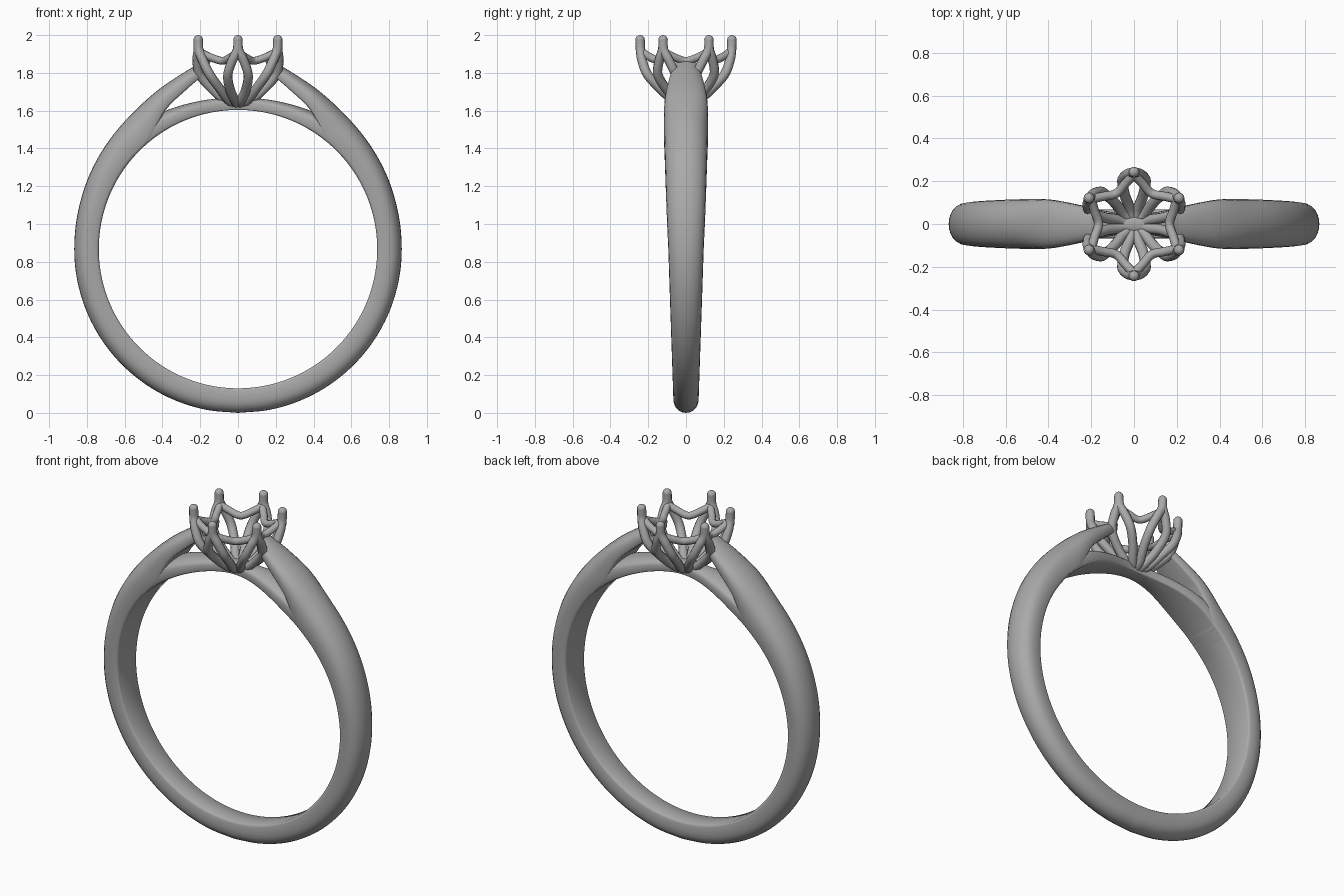
import bpy, bmesh, math
from mathutils import Vector

if "Cube" in bpy.data.objects:
    bpy.data.objects.remove(bpy.data.objects["Cube"], do_unlink=True)

metal = bpy.data.materials.new("grey metal")
metal.use_nodes = True
metal.diffuse_color = (0.4, 0.4, 0.4, 1)
metal.node_tree.nodes["Principled BSDF"].inputs["Base Color"].default_value = (0.4, 0.4, 0.4, 1)

CENTRE = 0.867      # height of the finger hole centre
HOLE = 0.737        # radius of the finger hole
OUTER = 0.867       # radius of the lower band


def finish(obj, angle=40):
    """Shade a mesh object smooth, keeping its creases."""
    bpy.ops.object.select_all(action='DESELECT')
    obj.select_set(True)
    bpy.context.view_layer.objects.active = obj
    bpy.ops.object.shade_smooth_by_angle(angle=math.radians(angle))


def add_mesh(name, bm):
    bmesh.ops.recalc_face_normals(bm, faces=bm.faces)
    mesh = bpy.data.meshes.new(name)
    bm.to_mesh(mesh)
    bm.free()
    mesh.materials.append(metal)
    obj = bpy.data.objects.new(name, mesh)
    bpy.context.collection.objects.link(obj)
    finish(obj)
    return obj


def smooth_path(points, steps):
    """Catmull-Rom samples through tuples of any length."""
    pts = [Vector(p) for p in points]
    pts = [2 * pts[0] - pts[1]] + pts + [2 * pts[-1] - pts[-2]]
    out = []
    for a, b, c, d in zip(pts, pts[1:], pts[2:], pts[3:]):
        for i in range(steps):
            t = i / steps
            out.append(0.5 * (2 * b + (c - a) * t + (2 * a - 5 * b + 4 * c - d) * t * t
                              + (3 * b - a - 3 * c + d) * t ** 3))
    return out + [pts[-2]]


def section(wall, dome_steps=12):
    """Flat inside, softened rim, straight sides and a domed outside: (depth, width)."""
    half = [(0, 0.88), (0.03, 0.95), (0.1, 1.0)]
    dome = []
    for i in range(dome_steps + 1):
        a = math.pi * i / dome_steps
        dome.append((wall + (1 - wall) * math.sin(a) ** 0.9, math.cos(a)))
    return half + dome + [(d, -w) for d, w in reversed(half)]


def loft(name, stations, wall):
    """Skin stations of (inner x, inner z, outer x, outer z, half width)."""
    bm = bmesh.new()
    rings = []
    for ix, iz, ox, oz, width in stations:
        rings.append([bm.verts.new((ix + (ox - ix) * d, width * w, iz + (oz - iz) * d))
                      for d, w in section(wall)])
    n = len(rings[0])
    for r, s in zip(rings, rings[1:]):
        for i in range(n):
            j = (i + 1) % n
            bm.faces.new((r[i], r[j], s[j], s[i]))
    bm.faces.new(rings[0])
    bm.faces.new(rings[-1])
    return add_mesh(name, bm)


# Band with rising shoulders: lower arc, then shoulder stations up to the tip
half = []
for k in range(9):
    a = math.pi / 2 * k / 8
    s, c = math.sin(a), math.cos(a)
    z = CENTRE - OUTER * c
    half.append((HOLE * s, CENTRE - HOLE * c, OUTER * s, z, 0.067 + 0.031 * z))
for x, z, w in [(0.85, 1.05, 0.101), (0.795, 1.24, 0.107), (0.705, 1.41, 0.112), (0.585, 1.56, 0.116)]:
    ray = Vector((x, z - CENTRE)).normalized() * HOLE
    half.append((ray.x, CENTRE + ray.y, x, z, w))
half += [(0.385, 1.60, 0.435, 1.70, 0.114),
         (0.28, 1.705, 0.29, 1.80, 0.094),
         (0.175, 1.795, 0.165, 1.872, 0.066)]
right = []
for ix, iz, ox, oz, w in smooth_path(half, 6):
    inner = Vector((ix, iz - CENTRE))
    if inner.length < HOLE:
        inner = inner.normalized() * HOLE
    right.append((inner.x, inner.y + CENTRE, ox, oz, w))
left = [(-s[0], s[1], -s[2], s[3], s[4]) for s in reversed(right[1:])]
loft("band_and_shoulders", left + right, 0.42)

# Bridge under the head, narrowing to the middle
bridge = []
for i in range(41):
    a = math.radians(-48 + 96 * i / 40)
    s, c = math.sin(a), math.cos(a)
    t = min(1, abs(HOLE * s) / 0.42)
    r = 0.803 + 0.036 * t * t
    w = 0.045 + 0.068 * t * t * (3 - 2 * t)
    bridge.append((HOLE * s, CENTRE + HOLE * c, r * s, CENTRE + r * c, w))
loft("bridge", bridge, 0.55)


def tube(name, paths, radius):
    """Round wires along smooth paths, as one mesh."""
    curve = bpy.data.curves.new(name, 'CURVE')
    curve.dimensions = '3D'
    curve.bevel_depth = radius
    curve.bevel_resolution = 3
    curve.use_fill_caps = True
    for path in paths:
        pts = smooth_path(path, 6)
        spline = curve.splines.new('POLY')
        spline.points.add(len(pts) - 1)
        for p, co in zip(spline.points, pts):
            p.co = (*co, 1)
    curve.materials.append(metal)
    obj = bpy.data.objects.new(name, curve)
    bpy.context.collection.objects.link(obj)
    bpy.ops.object.select_all(action='DESELECT')
    obj.select_set(True)
    bpy.context.view_layer.objects.active = obj
    bpy.ops.object.convert(target='MESH')
    finish(bpy.context.object, 60)


def polar(angle, r, side, z):
    """Point at radius r along an angle, shifted sideways."""
    c, s = math.cos(angle), math.sin(angle)
    return (r * c - side * s, r * s + side * c, z)


# Head: six split prongs with rounded tips, joined by sagging rails
WIRE = 0.025
strand = [(0.243, 0, 1.975), (0.241, 0.004, 1.92), (0.232, 0.03, 1.865), (0.203, 0.054, 1.79),
          (0.135, 0.043, 1.715), (0.075, 0.02, 1.66), (0.03, 0.01, 1.637)]
strands, rails = [], []
tips = bmesh.new()
for k in range(6):
    a = math.radians(30 + 60 * k)
    for side in (1, -1):
        strands.append([polar(a, r, side * t, z) for r, t, z in strand])
    ball = bmesh.ops.create_uvsphere(tips, u_segments=16, v_segments=10, radius=WIRE)
    bmesh.ops.translate(tips, verts=ball["verts"], vec=polar(a, 0.243, 0, 1.975))
    step = math.radians(60)
    rails.append([polar(a + step * f, r, 0, z) for f, r, z in
                  [(0, 0.232, 1.91), (0.2, 0.193, 1.882), (0.5, 0.165, 1.864),
                   (0.8, 0.193, 1.882), (1, 0.232, 1.91)]])
tube("prongs", strands, WIRE)
tube("gallery_rail", rails, 0.021)
add_mesh("prong_tips", tips)

# Small hub where the prongs meet
hub = bmesh.new()
ret = bmesh.ops.create_cone(hub, cap_ends=True, segments=24, radius1=0.042, radius2=0.05, depth=0.05)
bmesh.ops.translate(hub, verts=ret["verts"], vec=(0, 0, 1.637))
add_mesh("head_hub", hub)
